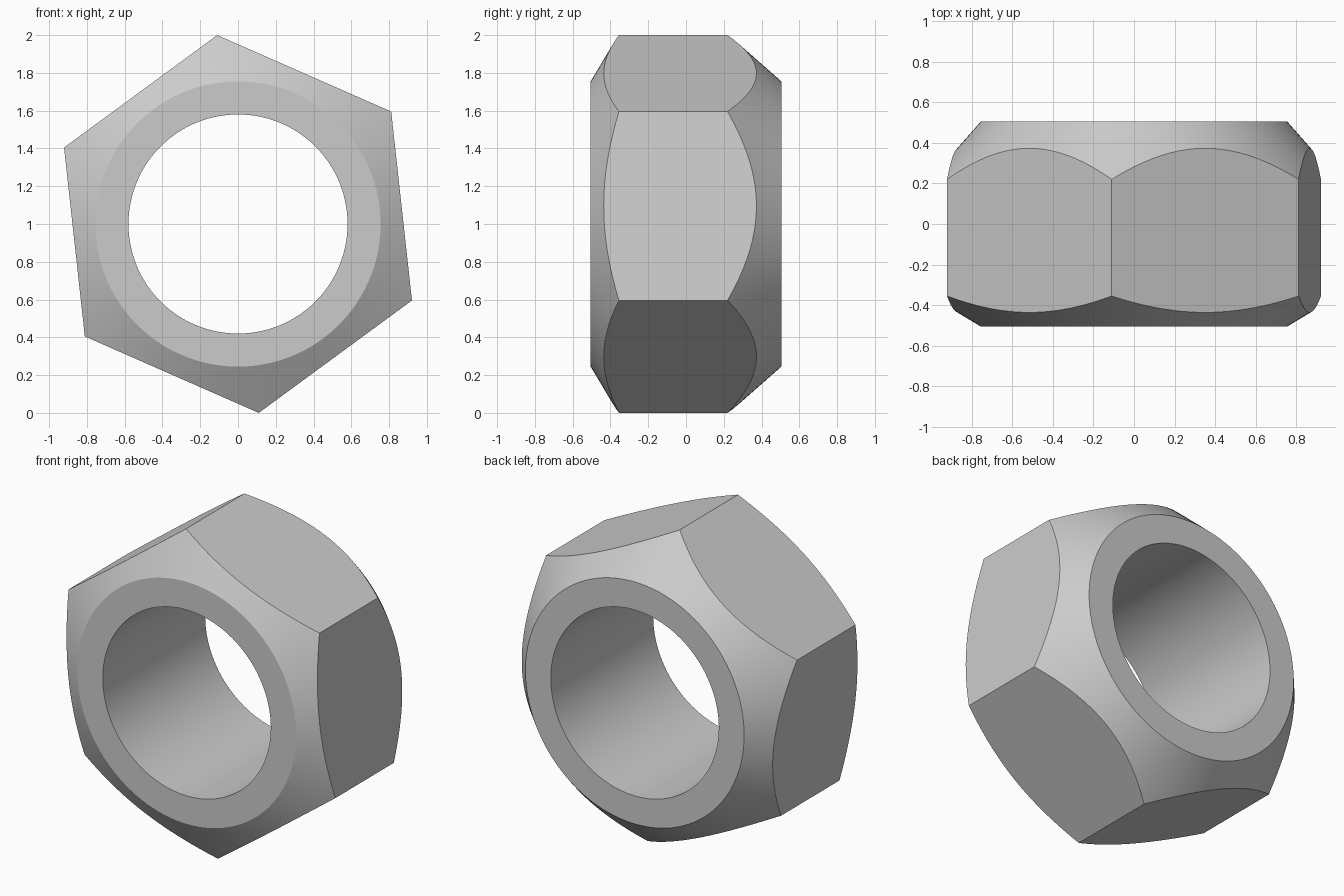
import bpy
import bmesh
from math import cos, sin, pi, radians
from mathutils import Vector

cube = bpy.data.objects.get("Cube")
if cube:
    bpy.data.objects.remove(cube, do_unlink=True)

# Nut dimensions
CORNER_R = 1.006          # centre to hexagon corner
BORE_R, RIM_R = 0.58, 0.755
HALF_DEPTH = 0.505
FRONT_DROP, BACK_DROP = 0.15, 0.285   # chamfer depth at the corners
TURN = radians(96.28)     # direction of the top corner
PER_SIDE = 20
COUNT = 6 * PER_SIDE

steel = bpy.data.materials.new("steel_grey")
steel.use_nodes = True
grey = (0.6, 0.6, 0.6, 1)
steel.diffuse_color = grey
steel.node_tree.nodes["Principled BSDF"].inputs["Base Color"].default_value = grey

bm = bmesh.new()


def hex_radius(i):
    """Distance from the axis to the hexagon edge at step i."""
    local = (i % PER_SIDE) / PER_SIDE * pi / 3 - pi / 6
    return CORNER_R * cos(pi / 6) / cos(local)


def ring(radius, depth):
    """Closed ring of vertices around the y axis."""
    verts = []
    for i in range(COUNT):
        a = TURN + 2 * pi * i / COUNT
        r = radius(i)
        verts.append(bm.verts.new((r * cos(a), depth(r), 1 + r * sin(a))))
    return verts


def bridge(a, b):
    for i in range(COUNT):
        j = (i + 1) % COUNT
        bm.faces.new((a[i], a[j], b[j], b[i]))


def end_rings(side, drop):
    """Bore edge, flat rim edge and the chamfer's scalloped edge."""
    def cone(r):
        return side * (HALF_DEPTH - drop * (r - RIM_R) / (CORNER_R - RIM_R))

    def flat(r):
        return side * HALF_DEPTH
    return (ring(lambda i: BORE_R, flat), ring(lambda i: RIM_R, flat),
            ring(hex_radius, cone))


front = end_rings(-1, FRONT_DROP)
back = end_rings(1, BACK_DROP)

# Flat rims, conical chamfers and the bore
for bore, rim, edge in (front, back):
    bridge(bore, rim)
    bridge(rim, edge)
bridge(front[0], back[0])

# Six flat wrench sides, one face each
for s in range(6):
    steps = [(s * PER_SIDE + k) % COUNT for k in range(PER_SIDE + 1)]
    bm.faces.new([front[2][i] for i in steps] +
                 [back[2][i] for i in reversed(steps)])

bmesh.ops.recalc_face_normals(bm, faces=bm.faces[:])
mesh = bpy.data.meshes.new("hex_nut")
bm.to_mesh(mesh)
bm.free()
mesh.materials.append(steel)

nut = bpy.data.objects.new("hex_nut", mesh)
bpy.context.collection.objects.link(nut)
bpy.ops.object.select_all(action="DESELECT")
nut.select_set(True)
bpy.context.view_layer.objects.active = nut
bpy.ops.object.shade_smooth_by_angle(angle=radians(25))
